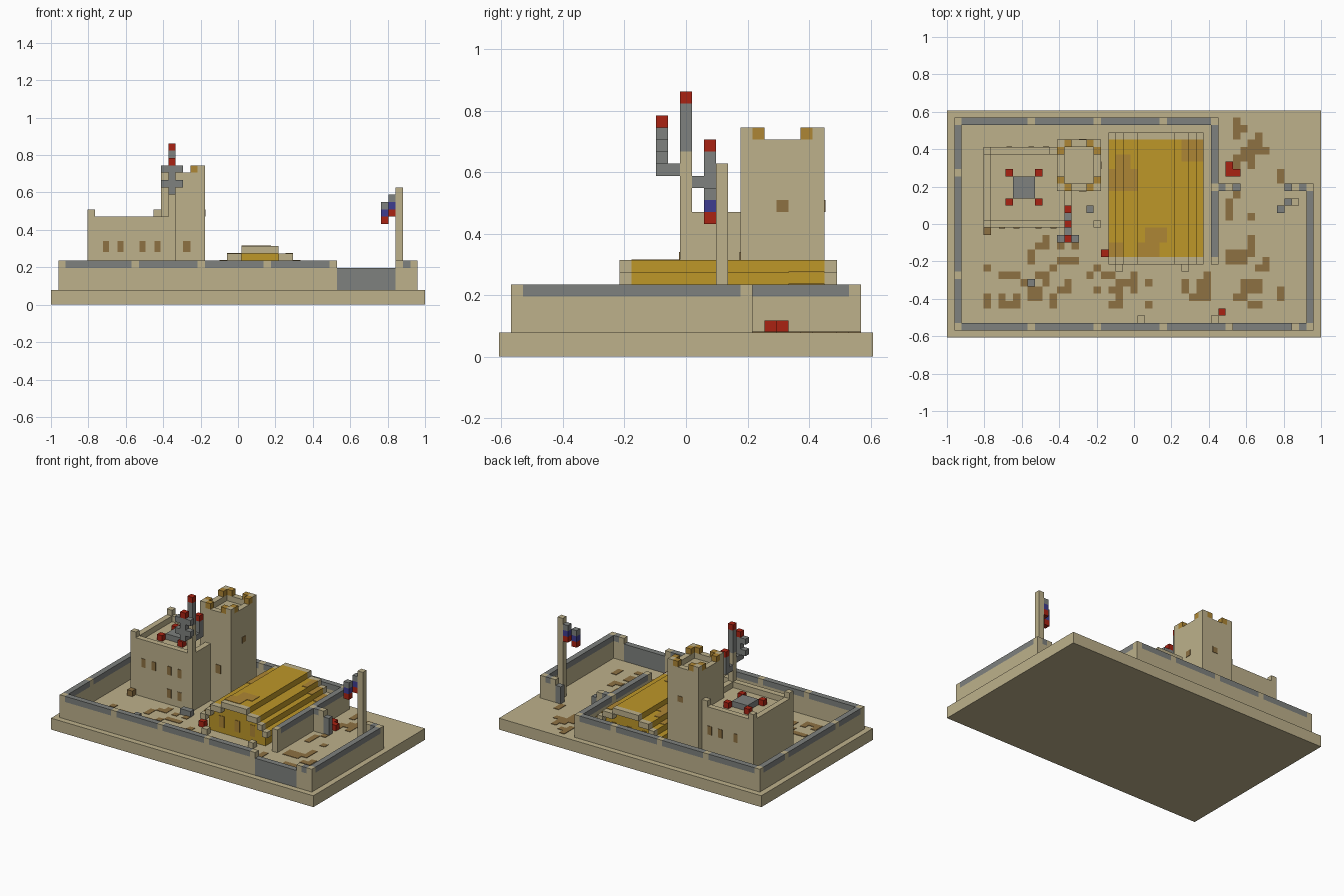
import bpy
import bmesh
import random
from mathutils import Matrix, Vector

UNIT = 2 / 51            # size of one block
ORIGIN = Vector((-1, -31 * UNIT / 2, 0))

starter = bpy.data.objects.get("Cube")
if starter:
    bpy.data.objects.remove(starter, do_unlink=True)


def material(name, red, green, blue):
    mat = bpy.data.materials.new(name)
    mat.use_nodes = True
    colour = (red, green, blue, 1)
    mat.diffuse_color = colour
    mat.node_tree.nodes["Principled BSDF"].inputs["Base Color"].default_value = colour
    return mat


SAND = material("sandstone", .51, .44, .26)
GREY = material("grey stone", .21, .22, .21)
GOLD = material("gold thatch", .51, .31, .022)
OCHRE = material("dark gold", .42, .24, .035)
EARTH = material("brown earth", .27, .165, .055)
RED = material("red", .4, .016, .006)
BLUE = material("blue", .048, .045, .28)


def part(name, mat, boxes):
    """One object from boxes given in block units as x, y, z ranges."""
    bm = bmesh.new()
    for x0, x1, y0, y1, z0, z1 in boxes:
        size = Vector((x1 - x0, y1 - y0, z1 - z0)) * UNIT
        centre = Vector((x0 + x1, y0 + y1, z0 + z1)) * UNIT / 2 + ORIGIN
        bmesh.ops.create_cube(bm, size=1, matrix=Matrix.Translation(centre) @ Matrix.Diagonal((*size, 1)))
    mesh = bpy.data.meshes.new(name)
    bm.to_mesh(mesh)
    bm.free()
    mesh.materials.append(mat)
    obj = bpy.data.objects.new(name, mesh)
    bpy.context.scene.collection.objects.link(obj)


def block(x, y, z=2, top=None):
    return (x, x + 1, y, y + 1, z, top or z + 1)


# Ground slab
part("ground_slab", SAND, [(0, 51, 0, 31, 0, 2)])


# Courtyard walls: sand below, grey coping with sand blocks at intervals
def wall(name, start, end, fixed, along_x, sand_blocks):
    def span(a, b, low, high):
        if along_x:
            return (a, b, fixed, fixed + 1, low, high)
        return (fixed, fixed + 1, a, b, low, high)

    stops = sorted(s for s in sand_blocks if start <= s < end)
    part(name, SAND, [span(start, end, 2, 5)] + [span(s, s + 1, 5, 6) for s in stops])
    edges = [start - 1] + stops + [end]
    coping = [span(a + 1, b, 5, 6) for a, b in zip(edges, edges[1:]) if b > a + 1]
    if coping:
        part(name + "_coping", GREY, coping)


posts = [1, 11, 20, 29, 38, 47, 49]
wall("front_wall", 1, 39, 1, True, posts)
wall("front_wall_corner", 47, 50, 1, True, posts)
wall("back_wall", 1, 37, 29, True, posts + [36])
wall("right_wall", 2, 29, 1, False, [8, 22])
wall("inner_wall", 10, 29, 36, False, [10, 20])
wall("left_wall", 2, 20, 49, False, [])
wall("back_gate_stub", 37, 39, 20, True, posts)
wall("back_gate_corner", 47, 50, 20, True, posts)
part("front_gate", GREY, [(39, 47, 1, 2, 2, 5)])
part("back_gate_leaves", GREY, [block(39, 20, 2, 5), block(46, 20, 2, 5)])

# House with parapet and corner blocks
part("house_body", SAND, [(5, 17, 15, 26, 2, 11)])
part("house_parapet", SAND, [(5, 17, 15, 16, 11, 12), (5, 15, 25, 26, 11, 12),
                             (5, 6, 16, 25, 11, 12), (16, 17, 16, 20, 11, 12)])
part("house_corner_blocks", SAND, [block(x, y, 12) for x, y in ((5, 15), (5, 25), (14, 25))])

# Roof table and seats
part("roof_table", GREY, [(9, 12, 19, 22, 11, 12)])
part("roof_seats", RED, [block(x, y, 11) for x in (8, 12) for y in (18, 22)])

# Tower with crenellated corners
part("tower_body", SAND, [(15, 21, 20, 27, 2, 17)])
part("tower_parapet", SAND, [(15, 21, 20, 21, 17, 18), (15, 21, 26, 27, 17, 18),
                             (15, 16, 21, 26, 17, 18), (20, 21, 21, 26, 17, 18)])
part("tower_corners", SAND, [block(x, y, 18) for x in (15, 20) for y in (20, 26)])
part("tower_corner_caps", OCHRE,
     [block(x, y, 18) for x in (16, 19) for y in (20, 26)]
     + [block(x, y, 18) for x in (15, 20) for y in (21, 25)])

# Windows as thin plates
THIN = .08
part("front_windows", EARTH,
     [(x + .1, x + .9, 15 - THIN, 15, 7.2, 8.7) for x in (7, 9, 12, 14)]
     + [(x + .1, x + .9, 15 - THIN, 15, 3.2, 4.7) for x in (12, 14)])
part("back_windows", EARTH, [(x + .1, x + .9, 26, 26 + THIN, 7.2, 8.7) for x in (8, 11, 13)])
part("tower_windows", EARTH, [(18, 19, 20 - THIN, 20, 7.2, 8.7), (21, 21 + THIN, 23, 24, 12, 13),
                              (18, 19, 27, 27 + THIN, 12, 13)])

# Pole on the house corner with a curled ornament
part("house_pole", SAND, [block(16, 15, 12, 17)])
part("ornament_stems", GREY,
     [block(16, 15, 17, 21), block(16, 14, 15), block(16, 13, 15, 19),
      block(16, 16, 14), block(16, 17, 14, 17)]
     + [block(x, 13, z) for x in (15, 17) for z in (16, 18)])
part("ornament_tips", RED, [block(16, 15, 21), block(16, 13, 19), block(16, 17, 17)])

# Hall: stepped gold roof between sand gables
steps = [(22, 35, 4), (23, 34, 5), (24, 33, 6), (26, 31, 7)]
part("hall_body", GOLD, [(23, 34, 11, 27, 2, 4)])
part("hall_roof", GOLD, [(a, b, 11, 27, z, z + 1) for a, b, z in steps])
gables = []
for y in (10, 27):
    for (a, b, z), (c, d, _) in zip(steps, steps[1:]):
        gables += [(a, c, y, y + 1, z, z + 1), (d, b, y, y + 1, z, z + 1)]
    gables.append((26, 31, y, y + 1, 7, 8))
part("hall_gables", SAND, gables)


def roof_top(x):
    return max(z + 1 for a, b, z in steps if a <= x < b)


# Worn thatch patches and hall windows
worn = []
for x0, x1, y0, y1 in ((22, 26, 20, 23), (23, 25, 23, 25), (32, 35, 24, 27),
                       (26, 29, 11, 13), (27, 30, 13, 15), (22, 24, 11, 13)):
    for x in range(x0, x1):
        worn.append((x, x + 1, y0, y1, roof_top(x), roof_top(x) + THIN))
part("worn_thatch", OCHRE, worn)
part("hall_windows", OCHRE, [(x, x + 1, y, y + THIN, 3, 5)
                             for x in (25, 28, 31) for y in (11 - THIN, 27)])

# Flag pole with a small hanging flag
part("flag_pole", SAND, [block(47, 18, 2, 16)])
flag_cells = ((46, 18, 12), (45, 17, 11))
for offset, mat, name in ((0, RED, "red"), (1, BLUE, "blue"), (2, GREY, "grey")):
    part("flag_" + name, mat, [block(x, y, z + offset) for x, y, z in flag_cells])

# Loose blocks lying about
part("sand_blocks", SAND, [block(23, 9), block(32, 9), block(20, 15),
                           block(26, 2, 2, 5), block(36, 2, 2, 5)])
part("grey_blocks", GREY, [block(11, 7), block(19, 17), block(16, 13), block(17, 13)])
part("red_blocks", RED, [block(21, 11), block(37, 3), block(38, 22), block(39, 22), block(38, 23)])
part("brown_block", EARTH, [block(5, 14)])

# Bare earth scattered over each yard as short strips that bend into small blobs
random.seed(4)
yards = [(5, 21, 4, 14, 24), (21, 46, 4, 9, 22), (38, 45, 9, 20, 11), (39, 46, 21, 30, 9)]
earth = set()
for x0, x1, y0, y1, count in yards:
    for _ in range(count):
        x, y = random.randrange(x0, x1), random.randrange(y0, y1)
        for _ in range(random.randint(1, 3)):
            earth.add((x, y))
            if random.random() < .5:
                x = min(x + 1, x1 - 1)
            else:
                y = min(y + 1, y1 - 1)
part("earth_patches", EARTH, [block(x, y, 2, 2 + THIN) for x, y in sorted(earth)])
